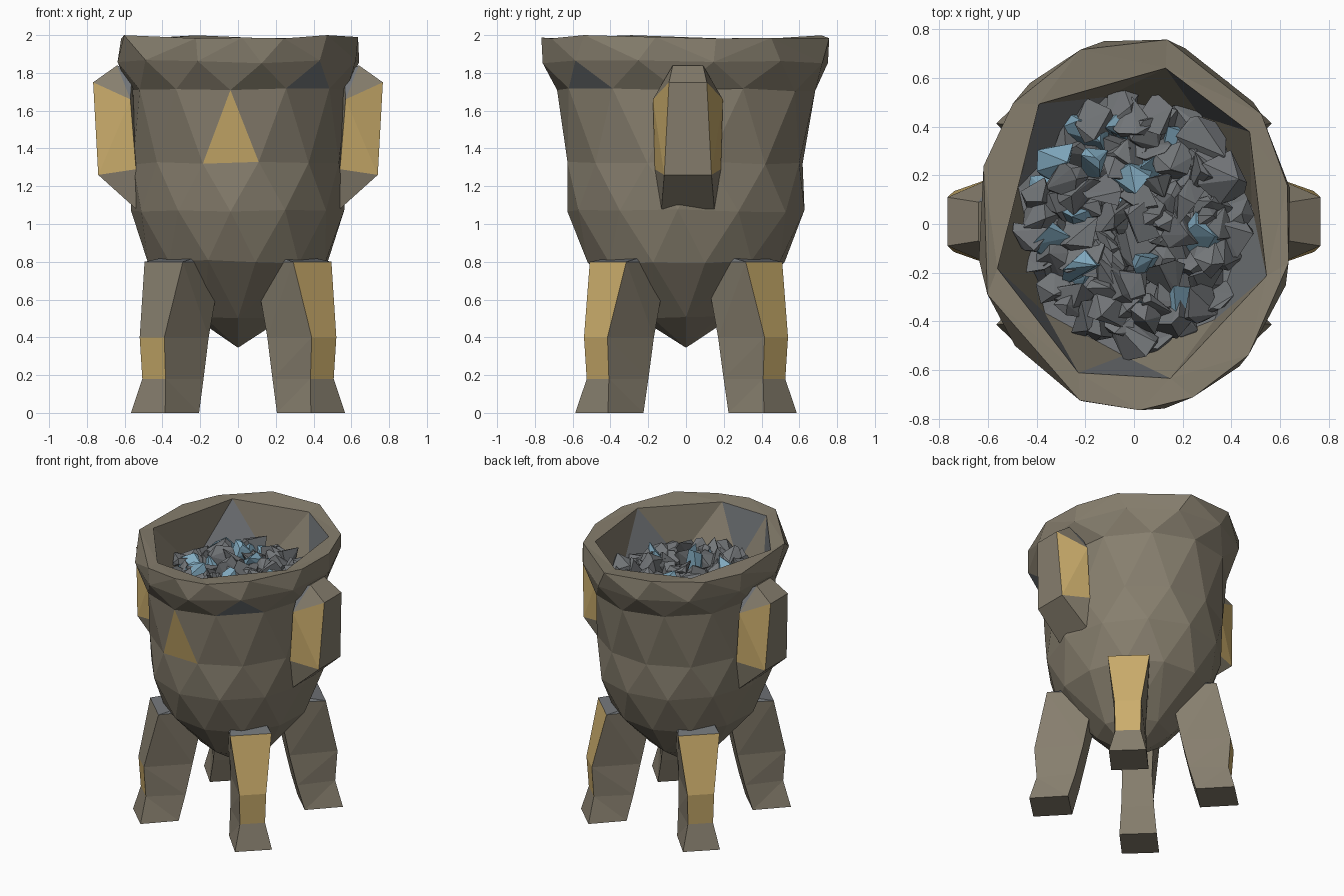
import bpy, bmesh, math, random
from mathutils import Vector

if "Cube" in bpy.data.objects:
    bpy.data.objects.remove(bpy.data.objects["Cube"])

random.seed(7)


def mat(name, rgb):
    m = bpy.data.materials.new(name)
    m.diffuse_color = (*rgb, 1)
    m.use_nodes = True
    m.node_tree.nodes["Principled BSDF"].inputs["Base Color"].default_value = m.diffuse_color
    return m


CLAY = mat("clay", (0.24, 0.21, 0.155))
GOLD = mat("gold", (0.60, 0.42, 0.15))
GREY = mat("grey", (0.17, 0.18, 0.19))
BLUE = mat("blue", (0.22, 0.40, 0.52))
MATS = [CLAY, GOLD, GREY, BLUE]


def finish(bm, name):
    bmesh.ops.recalc_face_normals(bm, faces=bm.faces[:])
    me = bpy.data.meshes.new(name)
    bm.to_mesh(me)
    bm.free()
    for m in MATS:
        me.materials.append(m)
    ob = bpy.data.objects.new(name, me)
    bpy.context.collection.objects.link(ob)
    return ob


def ring(bm, z, rx, ry, angles, jit=0.01):
    out = []
    for a in angles:
        t = math.radians(a)
        s = 1 + random.uniform(-jit, jit)
        p = (rx * s * math.cos(t), ry * s * math.sin(t), z + random.uniform(-jit, jit))
        out.append((a, bm.verts.new(p)))
    return out


def zip_rings(bm, a, b):
    """Triangle band between two rings of any vertex count."""
    ang = lambda r, k: r[k % len(r)][0] + 360 * (k // len(r))
    i = j = 0
    faces = []
    while i < len(a) or j < len(b):
        va, vb = a[i % len(a)][1], b[j % len(b)][1]
        if j >= len(b) or (i < len(a) and ang(a, i + 1) <= ang(b, j + 1)):
            i += 1
            faces.append(bm.faces.new((va, a[i % len(a)][1], vb)))
        else:
            j += 1
            faces.append(bm.faces.new((va, b[j % len(b)][1], vb)))
    return faces


def fan(bm, r, z):
    tip = bm.verts.new((0, 0, z))
    return [bm.faces.new((r[k][1], r[(k + 1) % len(r)][1], tip)) for k in range(len(r))]


# Pot body: staggered 12-sided rings, thick rim, 7-sided inner wall
odd = [-109 + 30 * k for k in range(12)]
even = [-94 + 30 * k for k in range(12)]
eight = [-90 + 45 * k for k in range(8)]
rim = [-110, -88, -68, -44, -12, 12, 36, 78, 110, 140, 162, 202]
seven = [-113, -75, -19, 35, 77, 132, 196]
seven_b = [-95, -47, 8, 56, 104, 164, 222]
profile = [(0.51, 0.25, 0.25, eight), (0.80, 0.485, 0.53, odd), (1.07, 0.565, 0.63, even),
           (1.32, 0.57, 0.635, odd), (1.71, 0.58, 0.69, even), (1.86, 0.655, 0.77, odd),
           (1.99, 0.65, 0.77, rim), (1.975, 0.58, 0.66, seven), (1.60, 0.49, 0.54, seven_b)]
bm = bmesh.new()
rings = [ring(bm, *p) for p in profile]
fan(bm, rings[0], 0.345)
for n, (a, b) in enumerate(zip(rings, rings[1:])):
    faces = zip_rings(bm, a, b)
    if n == 3:
        faces[0].material_index = 1          # front gold triangle
    if n == 4:
        faces[3].material_index = 2
    if n == 7:
        for f in faces[::3]:
            f.material_index = 2
for f in fan(bm, rings[-1], 1.55):
    f.material_index = 2
for v in bm.verts:
    v.co.z = min(v.co.z, 2.0)
finish(bm, "pot_body")

# Legs on the diagonals: (z, inner radius, outer radius, inner half width, outer half width)
sections = [(0.0, 0.43, 0.69, 0.125, 0.125), (0.18, 0.38, 0.645, 0.11, 0.085),
            (0.40, 0.33, 0.66, 0.10, 0.09), (0.80, 0.25, 0.57, 0.12, 0.14),
            (0.82, 0.25, 0.46, 0.10, 0.12)]


def leg(sx, sy, name):
    r_dir = Vector((sx * 0.69, sy * 0.724, 0))
    t_dir = Vector((-r_dir.y, r_dir.x, 0))
    bm = bmesh.new()
    loops = []
    for z, ri, ro, wi, wo in sections:
        loops.append([bm.verts.new(r_dir * r + t_dir * w + Vector((0, 0, z)))
                      for r, w in ((ri, -wi), (ro, -wo), (ro, wo), (ri, wi))])
    front_left = sx < 0 and sy < 0
    for n, (a, b) in enumerate(zip(loops, loops[1:])):
        for k in range(4):
            f = bm.faces.new((a[k], a[(k + 1) % 4], b[(k + 1) % 4], b[k]))
            if k == 1 and (n == 1 or (n == 2 and not front_left)):
                f.material_index = 1
            if n == 3:
                f.material_index = 2
    bm.faces.new(loops[0])
    bm.faces.new(loops[-1])
    bmesh.ops.triangulate(bm, faces=bm.faces[:])
    finish(bm, name)


for sx, side in ((-1, "left"), (1, "right")):
    for sy, end in ((-1, "front"), (1, "back")):
        leg(sx, sy, f"{end}_{side}_leg")


# Side lugs: faceted hulls with gold cheeks
def lug(sx, name):
    bm = bmesh.new()
    for x, w, z in ((0.767, 0.10, 1.75), (0.74, 0.125, 1.26), (0.54, 0.14, 1.08),
                    (0.57, 0.185, 1.66), (0.54, 0.175, 1.29), (0.64, 0.08, 1.84),
                    (0.56, 0.10, 1.80), (0.53, 0.10, 1.15)):
        for s in (-1, 1):
            bm.verts.new((sx * x, s * w + 0.01, z))
    bmesh.ops.convex_hull(bm, input=bm.verts[:])
    bm.normal_update()
    for f in bm.faces:
        c = f.calc_center_median()
        if abs(f.normal.y) > 0.6 and 1.35 < c.z < 1.7:
            f.material_index = 1
        elif f.normal.z > 0.5 and abs(f.normal.y) > 0.3:
            f.material_index = 2
    finish(bm, name)


lug(-1, "left_lug")
lug(1, "right_lug")

# Rubble heap inside the pot: small random angular stones
bm = bmesh.new()
COUNT = 130
for k in range(COUNT):
    d = math.sqrt((k + 0.5) / COUNT)
    t = k * 2.39996
    c = Vector((0.42 * d * math.cos(t), 0.47 * d * math.sin(t), 1.66 + random.uniform(-0.07, 0.07)))
    size = random.uniform(0.08, 0.125)
    pts = []
    for _ in range(9):
        v = Vector([random.gauss(0, 1) for _ in range(3)]).normalized()
        v.z *= 1.15
        pts.append(bm.verts.new(c + v * size))
    hull = bmesh.ops.convex_hull(bm, input=pts)
    blue = random.random() < 0.15
    for f in hull["geom"]:
        if isinstance(f, bmesh.types.BMFace):
            f.material_index = 3 if blue else 2
finish(bm, "rubble")
